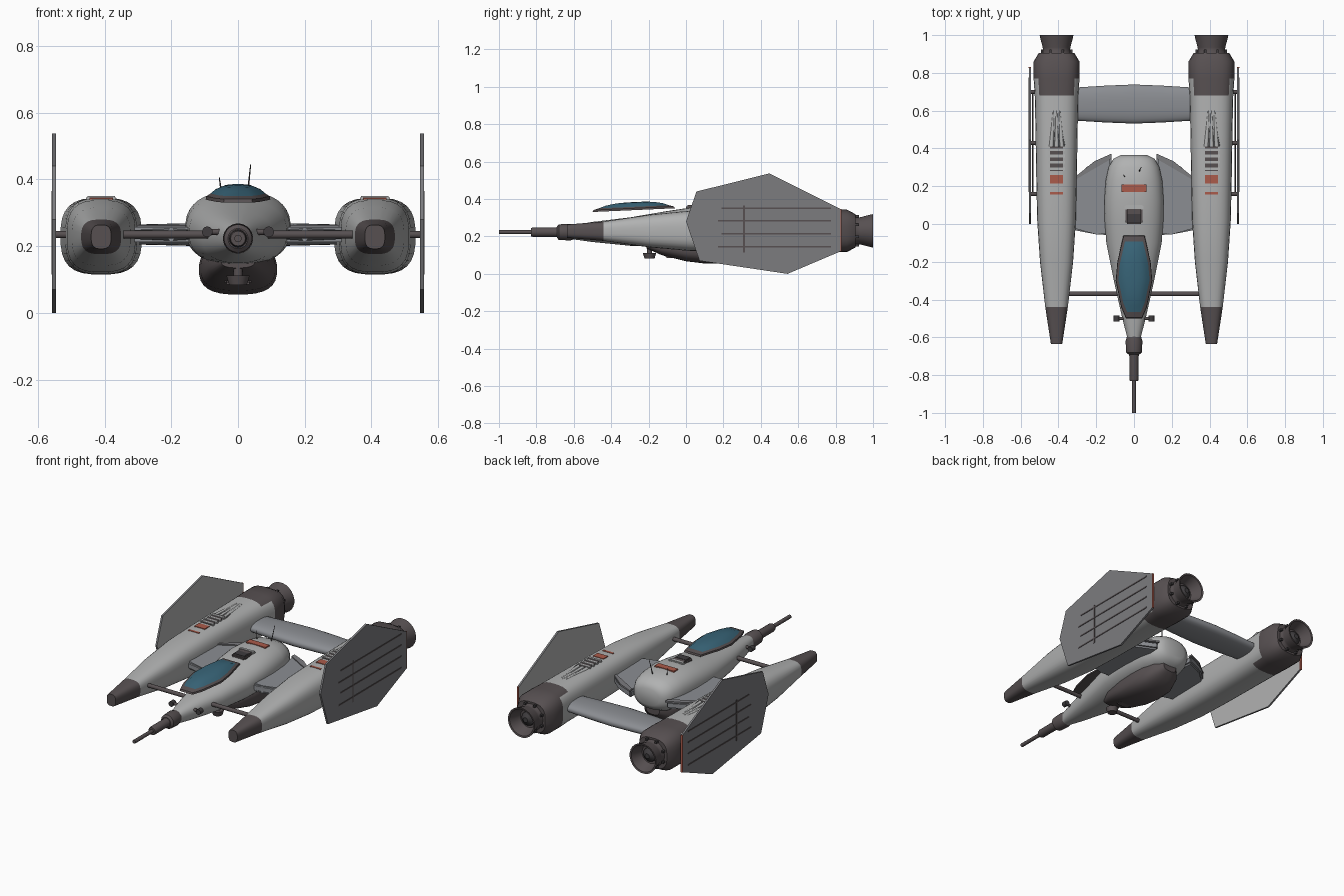
import bpy, bmesh, math
from mathutils import Matrix, Vector

cube = bpy.data.objects.get("Cube")
if cube:
    bpy.data.objects.remove(cube, do_unlink=True)


def material(name, r, g, b):
    m = bpy.data.materials.new(name)
    m.use_nodes = True
    m.diffuse_color = (r, g, b, 1)
    m.node_tree.nodes["Principled BSDF"].inputs["Base Color"].default_value = (r, g, b, 1)
    return m


HULL = material("light grey hull", 0.44, 0.445, 0.445)
PANEL = material("blue grey panel", 0.26, 0.27, 0.29)
FIN = material("mid grey fin", 0.2, 0.2, 0.212)
DARK = material("dark brown grey", 0.095, 0.08, 0.083)
TRIM = material("charcoal trim", 0.05, 0.046, 0.049)
GLASS = material("blue glass", 0.04, 0.13, 0.19)
RED = material("brick red", 0.41, 0.105, 0.07)


def finish(bm, name, mats, smooth=True):
    bmesh.ops.recalc_face_normals(bm, faces=bm.faces)
    mesh = bpy.data.meshes.new(name)
    bm.to_mesh(mesh)
    bm.free()
    for m in mats:
        mesh.materials.append(m)
    ob = bpy.data.objects.new(name, mesh)
    bpy.context.collection.objects.link(ob)
    if smooth:
        bpy.ops.object.select_all(action='DESELECT')
        ob.select_set(True)
        bpy.context.view_layer.objects.active = ob
        bpy.ops.object.shade_smooth_by_angle(angle=math.radians(35))
    return ob


def skin(bm, rings):
    n = len(rings[0])
    for a, b in zip(rings, rings[1:]):
        for i in range(n):
            j = (i + 1) % n
            bm.faces.new((a[i], a[j], b[j], b[i]))
    bm.faces.new(rings[0])
    bm.faces.new(rings[-1])


def loft(name, sections, mats, x=0, power=2, sides=28, rule=None):
    """Skin rounded sections (y, half width, centre z, half height)."""
    bm = bmesh.new()
    rings = []
    for y, hw, zc, hh in sections:
        ring = []
        for i in range(sides):
            t = math.tau * (i + 0.5) / sides
            c, s = math.cos(t), math.sin(t)
            ring.append(bm.verts.new((
                x + hw * math.copysign(abs(c) ** (2 / power), c), y,
                zc + hh * math.copysign(abs(s) ** (2 / power), s))))
        rings.append(ring)
    skin(bm, rings)
    if rule:
        for f in bm.faces:
            f.material_index = rule(f.calc_center_median())
    return finish(bm, name, mats)


def lathe(name, profile, mat, x=0, z=0.223):
    """Round part along y from (y, radius) pairs."""
    return loft(name, [(y, r, z, r) for y, r in profile], [mat], x=x, sides=24)


def box(name, centre, size, mat, bevel=0):
    bm = bmesh.new()
    bmesh.ops.create_cube(bm, size=1, matrix=Matrix.Translation(centre) @ Matrix.Diagonal((*size, 1)))
    if bevel:
        bmesh.ops.bevel(bm, geom=bm.edges[:], offset=bevel, segments=2, affect='EDGES')
    return finish(bm, name, [mat], bevel > 0)


def rod(name, a, b, radius, mat, tip=None):
    a, b = Vector(a), Vector(b)
    d = b - a
    turn = d.to_track_quat('Z', 'Y').to_matrix().to_4x4()
    bm = bmesh.new()
    bmesh.ops.create_cone(bm, cap_ends=True, segments=14, radius1=radius,
                          radius2=radius if tip is None else tip, depth=d.length,
                          matrix=Matrix.Translation((a + b) / 2) @ turn)
    return finish(bm, name, [mat])


def prism(name, points, offset, mats, bevel=0):
    """Solid from a planar outline pushed along an offset."""
    bm = bmesh.new()
    a = [bm.verts.new(p) for p in points]
    b = [bm.verts.new(Vector(p) + Vector(offset)) for p in points]
    skin(bm, [a, b])
    if bevel:
        bmesh.ops.bevel(bm, geom=bm.edges[:], offset=bevel, segments=2, affect='EDGES')
    return finish(bm, name, mats, bevel > 0)


# Central fuselage with belly pod
loft("fuselage", [(-.6, .036, .222, .038), (-.5, .062, .224, .054), (-.3, .107, .226, .076),
                  (-.1, .147, .24, .096), (.02, .156, .249, .105), (.12, .158, .255, .111),
                  (.23, .15, .255, .11), (.3, .135, .255, .1), (.345, .11, .255, .08),
                  (.365, .07, .255, .05)], [HULL], power=2.4, sides=36)
loft("belly_pod", [(-.21, .05, .155, .02), (-.13, .09, .145, .045), (0, .112, .133, .066),
                   (.1, .117, .13, .075), (.2, .112, .13, .073), (.28, .085, .145, .055),
                   (.32, .045, .16, .03)], [DARK], power=2.7)
rod("chin_sensor", (0, -.195, .083), (0, -.195, .112), .027, DARK, .036)
rod("chin_sensor_neck", (0, -.195, .11), (0, -.195, .16), .014, DARK)
box("belly_hatch", (0, -.08, .1), (.08, .06, .03), DARK, .006)

# Nose gun
lathe("gun_mount", [(-.69, .03), (-.68, .042), (-.62, .045), (-.59, .036)], DARK)
lathe("gun_sleeve", [(-.83, .022), (-.82, .025), (-.7, .025), (-.67, .03)], DARK)
lathe("gun_barrel", [(-1, .011), (-.82, .011)], DARK)

# Canopy: tapered frame and domed glass sharing one outline
outline = [(.043, -.5), (.068, -.44), (.097, -.3), (.088, -.2), (.056, -.06)]
outline += [(-x, y) for x, y in reversed(outline)]
bm = bmesh.new()
rings = []
for scale, lift in ((1, 0), (.98, .01), (.85, .018), (.7, .03), (.45, .04), (.2, .043)):
    rings.append([bm.verts.new((x * scale, -.27 + (y + .27) * scale,
                                .341 + .045 * (y + .27) * scale + lift)) for x, y in outline])
skin(bm, rings)
for f in bm.faces:
    f.material_index = int(all(v.co.z - .341 - .045 * (v.co.y + .27) > .017 for v in f.verts))
finish(bm, "canopy", [DARK, GLASS])

# Dorsal intake, stripe and antennas
box("dorsal_intake", (0, .045, .352), (.09, .09, .03), DARK, .008)
box("intake_slot", (0, .03, .366), (.07, .045, .006), TRIM)
box("intake_cowl", (0, .088, .362), (.1, .025, .016), HULL, .005)
box("dorsal_stripe", (0, .19, .365), (.13, .04, .008), RED)
rod("tall_antenna", (.028, .28, .35), (.038, .3, .445), .003, TRIM, .0015)
rod("short_antenna", (-.048, .25, .35), (-.056, .26, .405), .003, TRIM, .0015)

# Rear cross wing, lofted then turned sideways
wing = loft("rear_wing", [(-.31, .088, 0, .03), (-.15, .098, 0, .034), (0, .104, 0, .036),
                          (.15, .098, 0, .034), (.31, .088, 0, .03)], [PANEL], power=2.4)
wing.rotation_euler.z = math.pi / 2
wing.location = (0, .635, .235)
rod("front_strut", (-.37, -.37, .235), (.37, -.37, .235), .012, DARK)


def nacelle_zone(c):
    """Dark nose and tail, with the tail reaching further forward on top and below."""
    reach = .67 if abs(abs(c.x) - .41) < .09 else .77
    return int(c.y < -.44 or c.y > reach)


fin_outline = [(0, .28), (.056, .44), (.446, .537), (.826, .347), (.826, .12), (.543, 0), (.072, .07)]

for s, side in ((1, "left"), (-1, "right")):
    nx = .41 * s

    # Engine nacelle with dark nose and tail
    loft(side + "_nacelle", [(-.635, .03, .228, .036), (-.44, .06, .228, .052), (-.2, .088, .229, .087),
                             (.02, .103, .23, .108), (.25, .108, .23, .114), (.5, .112, .23, .115),
                             (.68, .116, .23, .115), (.77, .122, .23, .115), (.86, .122, .23, .114),
                             (.905, .095, .23, .09)], [HULL, DARK], x=nx, power=2.9, rule=nacelle_zone)
    lathe(side + "_nozzle", [(.89, .086), (.92, .072), (.935, .074), (.985, .087), (1, .09),
                             (.998, .08), (.93, .055), (.925, .02)], DARK, nx, .23)
    lathe(side + "_nozzle_core", [(.915, .045), (.94, .04), (.96, .015)], TRIM, nx, .23)
    for i in range(8):
        a = math.tau * (i + .5) / 8
        box(side + "_nozzle_lug", (nx + .084 * math.cos(a), .912, .23 + .084 * math.sin(a)),
            (.012, .024, .012), TRIM)

    # Nacelle top details
    box(side + "_red_hatch", (nx, .238, .342), (.07, .045, .009), RED)
    box(side + "_red_mark", (nx, .163, .34), (.07, .014, .007), RED)
    box(side + "_vent_bed", (nx, .345, .342), (.07, .13, .009), DARK)
    for k in range(4):
        box(side + "_vent_louvre", (nx, .292 + .034 * k, .342), (.09, .022, .016), HULL, .004)
    for k in (-1, 0, 1):
        rod(side + "_vent_flute", (nx + .028 * k, .41, .337), (nx + .016 * k, .6, .342), .013, HULL, .004)
        rod(side + "_flute_shadow", (nx + .028 * k + .014, .41, .342),
            (nx + .016 * k + .007, .52, .344), .004, FIN, .001)

    # Wing root and its flap
    prism(side + "_wing_root", [(.1 * s, -.06, .212), (.2 * s, -.055, .212), (.33 * s, -.03, .212),
                                (.33 * s, .23, .212), (.24 * s, .31, .212), (.12 * s, .365, .212)],
          (0, 0, .046), [PANEL], .01)
    prism(side + "_wing_flap", [(.31 * s, .235, .254), (.305 * s, .255, .254), (.21 * s, .332, .254),
                                (.12 * s, .372, .254), (.12 * s, .345, .254)], (0, 0, .01), [FIN])

    # Nose side guns
    rod(side + "_nose_bracket", (.05 * s, -.5, .243), (.09 * s, -.5, .243), .009, DARK)
    rod(side + "_nose_pod", (.092 * s, -.515, .243), (.092 * s, -.485, .243), .016, TRIM)

    # Outer fin: darker outside, hull grey inside, with struts, ribs and red trailing edge
    fin = prism(side + "_fin", [(.546 * s, y, z) for y, z in fin_outline], (.011 * s, 0, 0), [FIN, HULL])
    for p in fin.data.polygons:
        p.material_index = int(p.normal.x * s < -.5)
    for y in (.16, .43, .7):
        rod(side + "_fin_strut", (.49 * s, y, .235), (.548 * s, y, .235), .011, DARK)
    for k, z in enumerate((.145, .215, .283, .35)):
        start = .17 + .02 * (k % 2)
        box(side + "_fin_rib", (.5575 * s, (start + .775) / 2, z), (.004, .775 - start, .008), DARK)
    box(side + "_fin_post", (.5575 * s, .31, .24), (.004, .01, .25), DARK)
    box(side + "_fin_edge", (.552 * s, .828, .233), (.012, .006, .226), RED)
    rod(side + "_fin_rail", (.535 * s, .16, .235), (.535 * s, .7, .235), .004, DARK)
